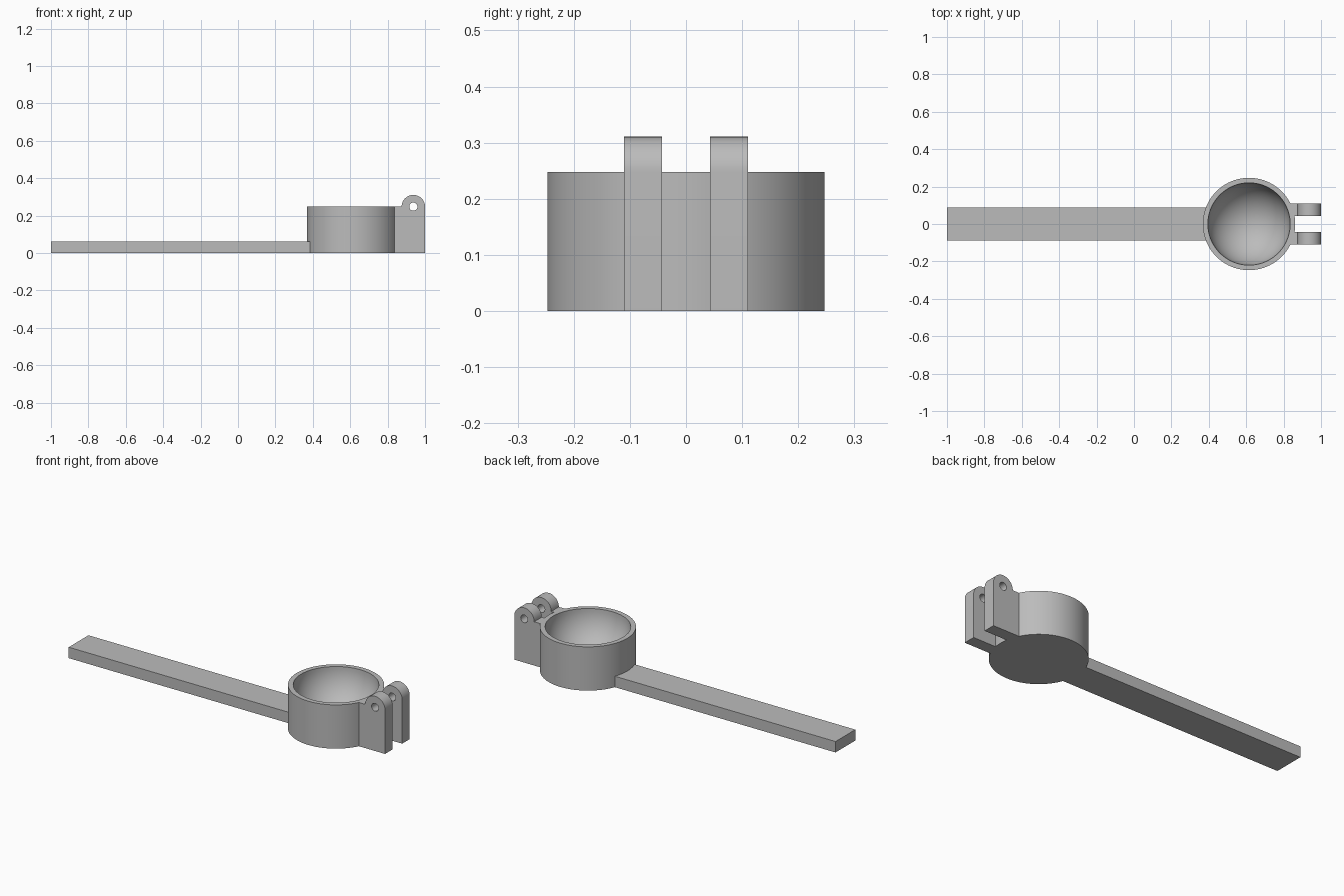
import bpy
import bmesh
import math

cube = bpy.data.objects.get("Cube")
if cube:
    bpy.data.objects.remove(cube, do_unlink=True)

grey = bpy.data.materials.new("plain grey")
grey.use_nodes = True
colour = (0.5, 0.5, 0.5, 1)
grey.diffuse_color = colour
grey.node_tree.nodes["Principled BSDF"].inputs["Base Color"].default_value = colour

CUP_X, CUP_R, BOWL_R, CUP_H = 0.615, 0.247, 0.22, 0.248
PIN_X, KNUCKLE_R, HOLE_R = 0.9375, 0.0625, 0.022


def select_only(obj):
    bpy.ops.object.select_all(action='DESELECT')
    obj.select_set(True)
    bpy.context.view_layer.objects.active = obj


def finish(name, bm):
    """Weld, orient and shade a mesh, then link it as a named object."""
    bmesh.ops.remove_doubles(bm, verts=bm.verts, dist=1e-5)
    bmesh.ops.recalc_face_normals(bm, faces=bm.faces)
    mesh = bpy.data.meshes.new(name)
    bm.to_mesh(mesh)
    bm.free()
    mesh.materials.append(grey)
    obj = bpy.data.objects.new(name, mesh)
    bpy.context.collection.objects.link(obj)
    select_only(obj)
    bpy.ops.object.shade_smooth_by_angle(angle=math.radians(30))
    return obj


def arc(cx, cz, r, start, end, steps):
    angles = [math.radians(start + (end - start) * i / steps) for i in range(steps + 1)]
    return [(cx + r * math.cos(a), cz + r * math.sin(a)) for a in angles]


# Round cup with a hemispherical bowl, turned from a half profile
profile = [(0, 0), (CUP_R, 0), (CUP_R, CUP_H)] + arc(0, CUP_H, BOWL_R, 0, -90, 20)
bm = bmesh.new()
verts = [bm.verts.new((x, 0, z)) for x, z in profile]
edges = [bm.edges.new(pair) for pair in zip(verts, verts[1:])]
bmesh.ops.spin(bm, geom=verts + edges, cent=(0, 0, 0), axis=(0, 0, 1),
               angle=math.tau, steps=80, use_merge=True)
cup = finish("cup", bm)
cup.location.x = CUP_X

# Flat handle bar, its end buried in the cup wall
bm = bmesh.new()
bmesh.ops.create_cube(bm, size=1)
start, end, width, height = -1, 0.39, 0.177, 0.062
bmesh.ops.scale(bm, vec=(end - start, width, height), verts=bm.verts)
bmesh.ops.translate(bm, vec=((start + end) / 2, 0, height / 2), verts=bm.verts)
finish("handle", bm)

# Pair of hinge lugs with rounded knuckles and pin holes
outline = [(0.834, 0), (1, 0)] + arc(PIN_X, CUP_H, KNUCKLE_R, 0, 180, 24) + [(0.834, CUP_H)]
hole = arc(PIN_X, CUP_H, HOLE_R, 0, 345, 23)
for name, y in (("left_hinge_lug", -0.0765), ("right_hinge_lug", 0.0765)):
    name = "front_hinge_lug" if y < 0 else "back_hinge_lug"
    curve = bpy.data.curves.new(name + "_outline", 'CURVE')
    curve.dimensions = '2D'
    curve.fill_mode = 'BOTH'
    curve.extrude = 0.034
    for points in (outline, hole):
        spline = curve.splines.new('POLY')
        spline.points.add(len(points) - 1)
        for point, (x, z) in zip(spline.points, points):
            point.co = (x, z, 0, 1)
        spline.use_cyclic_u = True
    helper = bpy.data.objects.new(name + "_outline", curve)
    bpy.context.collection.objects.link(helper)
    select_only(helper)
    bpy.ops.object.convert(target='MESH')
    helper = bpy.context.object
    bm = bmesh.new()
    bm.from_mesh(helper.data)
    bpy.data.objects.remove(helper, do_unlink=True)
    lug = finish(name, bm)
    lug.rotation_euler.x = math.pi / 2
    lug.location.y = y
